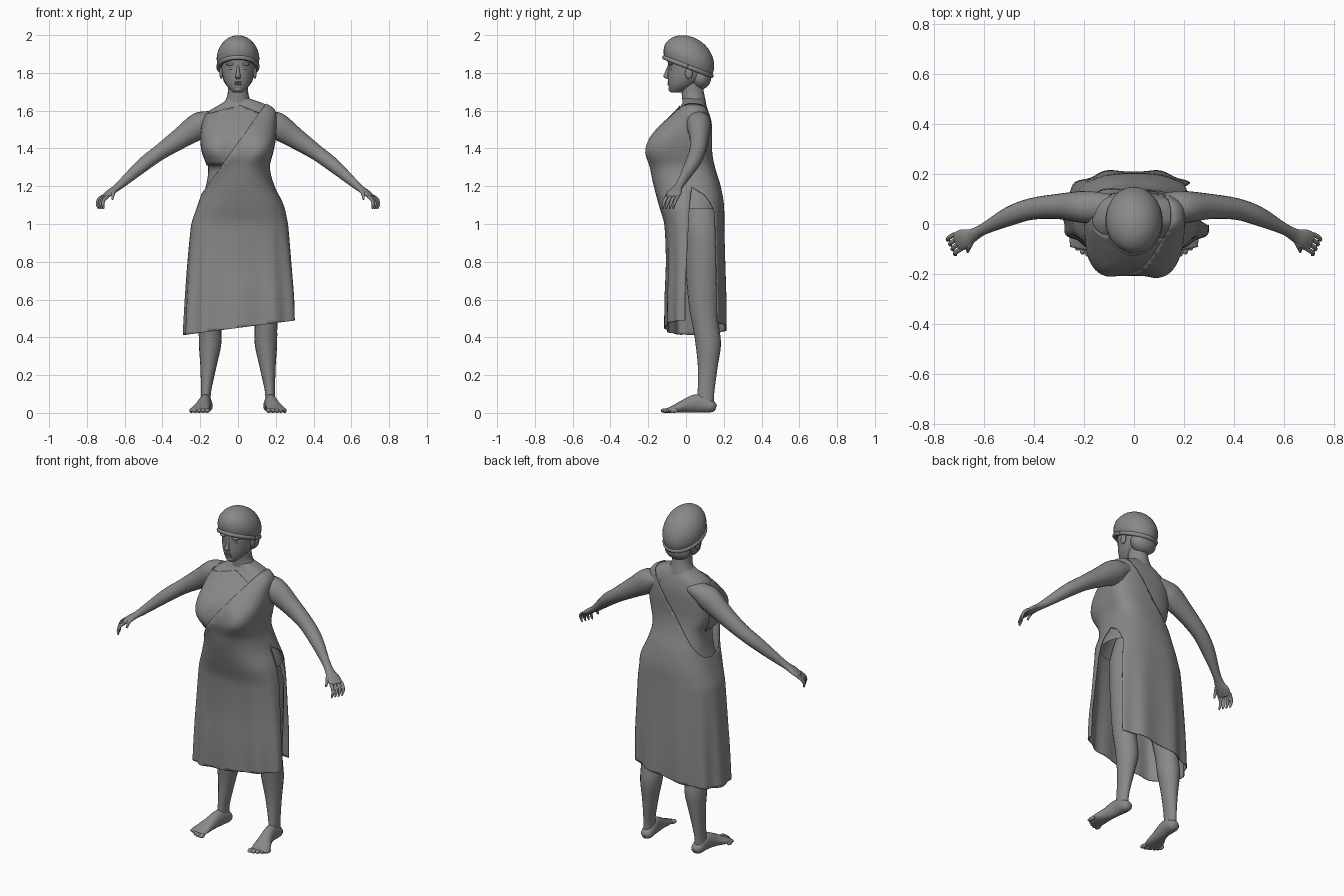
import bpy, bmesh, math
from mathutils import Vector, Matrix

default_cube = bpy.data.objects.get("Cube")
if default_cube:
    bpy.data.objects.remove(default_cube, do_unlink=True)

X, Y, Z = Vector((1, 0, 0)), Vector((0, 1, 0)), Vector((0, 0, 1))

# Single plain grey surface
grey = bpy.data.materials.new("plain grey")
grey.use_nodes = True
shade = (0.25, 0.25, 0.25, 1)
grey.diffuse_color = shade
grey.node_tree.nodes["Principled BSDF"].inputs["Base Color"].default_value = shade


def finish(name, bm, thickness=0):
    """Turn a bmesh into a smooth shaded object."""
    bmesh.ops.recalc_face_normals(bm, faces=bm.faces)
    mesh = bpy.data.meshes.new(name)
    bm.to_mesh(mesh)
    bm.free()
    for face in mesh.polygons:
        face.use_smooth = True
    mesh.materials.append(grey)
    obj = bpy.data.objects.new(name, mesh)
    bpy.context.collection.objects.link(obj)
    if thickness:
        solid = obj.modifiers.new("cloth thickness", 'SOLIDIFY')
        solid.thickness = thickness
    return obj


def sample(keys, t):
    """Smooth curve through the rows of keys, t counted in rows."""
    last = len(keys) - 1
    i = max(0, min(int(t), last - 1))
    f = t - i
    a, b, c, d = (keys[max(0, min(i + k, last))] for k in (-1, 0, 1, 2))
    return [q + f * ((r - p) / 2 + f * ((2 * p - 5 * q + 4 * r - s) / 2
            + f * (3 * q - p - 3 * r + s) / 2)) for p, q, r, s in zip(a, b, c, d)]


def skin_grid(bm, rows, closed=True):
    """Join rows of points with quads."""
    grid = [[bm.verts.new(p) for p in row] for row in rows]
    count = len(grid[0])
    for low, high in zip(grid, grid[1:]):
        for j in range(count if closed else count - 1):
            k = (j + 1) % count
            bm.faces.new((low[j], low[k], high[k], high[j]))
    return grid


def tube(name, keys, ref=Y, axis=None, sides=20, steps=4, side=1):
    """Loft of ellipses through rows of x, y, z, width, height."""
    total = (len(keys) - 1) * steps
    rings = [sample(keys, i / steps) for i in range(total + 1)]
    rows = []
    for i, ring in enumerate(rings):
        ahead, behind = rings[min(i + 1, total)], rings[max(i - 1, 0)]
        along = axis or (Vector(ahead[:3]) - Vector(behind[:3])).normalized()
        across = ref.cross(along).normalized()
        up = along.cross(across)
        row = []
        for j in range(sides):
            a = math.tau * j / sides
            p = Vector(ring[:3]) + across * ring[3] * math.cos(a) + up * ring[4] * math.sin(a)
            row.append((p.x * side, p.y, p.z))
        rows.append(row)
    bm = bmesh.new()
    grid = skin_grid(bm, rows)
    bm.faces.new(grid[0])
    bm.faces.new(grid[-1])
    return finish(name, bm)


def ellipsoid(name, centre, radii):
    bm = bmesh.new()
    place = Matrix.Translation(centre) @ Matrix.Diagonal((*radii, 1))
    bmesh.ops.create_uvsphere(bm, u_segments=20, v_segments=12, radius=1, matrix=place)
    return finish(name, bm)


# Figure outline: height, left half width, right half width, front, back
OUTLINE = [
    (0.36, .308, .285, -.105, .210), (0.60, .302, .275, -.105, .210),
    (0.80, .283, .262, -.100, .205), (1.00, .262, .243, -.110, .200),
    (1.10, .238, .210, -.140, .197), (1.20, .190, .178, -.167, .180),
    (1.30, .165, .166, -.192, .150), (1.38, .183, .193, -.220, .135),
    (1.46, .198, .200, -.193, .135), (1.54, .200, .190, -.122, .135),
    (1.60, .195, .160, -.060, .125), (1.635, .155, .10, -.030, .113),
    (1.665, .065, .062, -.018, .098)]


def outline_at(z):
    for i, (low, high) in enumerate(zip(OUTLINE, OUTLINE[1:])):
        if z <= high[0]:
            return sample(OUTLINE, i + (z - low[0]) / (high[0] - low[0]))[1:]
    return OUTLINE[-1][1:]


def sheet(name, bottom, top, grow, cuts=(), slit=False, thickness=0, bare=False):
    """Wrap a sheet round the outline, then trim it with planes."""
    rows, count, columns = [], round((top - bottom) / 0.02), 88
    for i in range(count + 1):
        z = bottom + (top - bottom) * i / count
        left, right, front, back = outline_at(z)
        if bare and z < 1.32:
            front = max(front, -0.11)
        # the slit opens quickly backwards and slowly forwards
        start = end = 0
        if slit and z < 1.18:
            start = math.radians(41) * math.sqrt(min(1, (1.18 - z) / 0.12))
            end = math.radians(10) * min(1, (1.18 - z) / 0.5)
        low = max(0, 1.1 - z) if slit else 0
        bust = math.exp(-((z - 1.4) / 0.1) ** 2)
        row = []
        for j in range(columns + 1):
            a = start + (math.tau - end - start) * j / columns
            c, s = math.cos(a), math.sin(a)
            swell = grow + 0.01 * low * math.sin(11 * a)
            wide = (left if c > 0 else right) + swell
            deep = (back - 0.03 if s > 0 else 0.03 - front) + swell
            power = 0.78
            if s < 0:
                # broad bust with a shallow dip between the breasts
                power -= 0.24 * bust
                deep *= 1 - 0.07 * bust * math.exp(-(c / 0.2) ** 2)
            elif c > 0:
                # the rear panel tucks in behind the slit
                wide *= 1 - 0.2 * low
            row.append((math.copysign(abs(c) ** power, c) * wide,
                        0.03 + math.copysign(abs(s) ** power, s) * deep, z))
        rows.append(row)
    bm = bmesh.new()
    skin_grid(bm, rows, closed=False)
    bmesh.ops.remove_doubles(bm, verts=bm.verts, dist=0.0001)
    for point, normal in cuts:
        geometry = bm.verts[:] + bm.edges[:] + bm.faces[:]
        bmesh.ops.bisect_plane(bm, geom=geometry, plane_co=point, plane_no=normal,
                               clear_outer=True)
    return finish(name, bm, thickness)


# Torso, bodice and the one-shouldered wrap dress
sheet("torso", 1.08, 1.665, -0.008, bare=True)
sheet("bodice", 1.31, 1.64, -0.001, thickness=0.005,
      cuts=[((0, 0.05, 0), Y), ((0.15, 0, 0), X),
            ((0, 0, 1.625), (-0.25, 0, 1)), ((0.02, 0, 1.625), (0.4, 0, 1))])
sheet("wrap_dress", 0.37, 1.66, 0.004, slit=True, thickness=0.005,
      cuts=[((0, 0, 1.43), (-1.4, 0, 1)), ((0, 0, 0.45), (0.13, 0, -1))])

# Neck and head
tube("neck", [(0, .045, 1.61, .10, .066), (0, .043, 1.645, .073, .062),
              (0, .038, 1.68, .057, .060), (0, .033, 1.72, .053, .058),
              (0, .03, 1.77, .053, .058)], axis=Z)
tube("head", [(0, -.055, 1.695, .020, .022), (0, -.040, 1.71, .040, .048),
              (0, -.018, 1.74, .065, .076), (0, .003, 1.78, .081, .100),
              (0, .012, 1.84, .089, .108), (0, .015, 1.90, .088, .110),
              (0, .015, 1.96, .060, .070)], axis=Z, sides=28)
ellipsoid("nape_hair", (0, .078, 1.775), (.080, .055, .062))
tube("nose", [(0, -.088, 1.84, .007, .008), (0, -.100, 1.805, .009, .011),
              (0, -.107, 1.782, .014, .013), (0, -.094, 1.768, .011, .008)], axis=Z, sides=12)
for name, z in (("upper_lip", 1.751), ("lower_lip", 1.740)):
    ellipsoid(name, (0, -.084, z), (.025, .015, .006))
ellipsoid("chin", (0, -.074, 1.714), (.026, .019, .016))

# Cap with a rolled band, tilted down to the back
tilt = Vector((0, .36, .93)).normalized()
tube("cap", [(0, .010, 1.828, .104, .134), (0, .015, 1.873, .113, .143),
             (0, .022, 1.918, .104, .132), (0, .031, 1.957, .077, .098),
             (0, .037, 1.980, .041, .053), (0, .039, 1.988, .008, .010)],
     axis=tilt, sides=32)
slope = X.cross(tilt)
band = []
for i in range(25):
    a = math.tau * i / 24
    p = Vector((0, .01, 1.833)) + X * .105 * math.cos(a) - slope * .135 * math.sin(a)
    band.append((*p, .01, .012))
tube("cap_band", band, ref=tilt, sides=10, steps=2)

# Paired parts
ARM = [(.09, .068, 1.565, .050, .035), (.15, .068, 1.548, .060, .052),
       (.205, .068, 1.521, .064, .070), (.30, .070, 1.457, .051, .056),
       (.41, .060, 1.382, .043, .042), (.50, .030, 1.315, .038, .037),
       (.60, -.020, 1.228, .023, .025), (.645, -.045, 1.19, .027, .018),
       (.68, -.06, 1.165, .040, .016), (.708, -.073, 1.143, .038, .011)]
LEG = [(.100, .080, 1.12, .078, .080), (.113, .083, 1.0, .100, .098),
       (.118, .090, .90, .105, .102), (.130, .093, .70, .088, .091),
       (.145, .095, .55, .066, .077), (.148, .105, .46, .060, .070),
       (.148, .118, .36, .059, .067), (.157, .115, .24, .042, .052),
       (.170, .105, .10, .026, .044), (.170, .100, .03, .032, .048)]
FOOT = [(.168, .158, .026, .016, .016), (.168, .135, .033, .034, .032),
        (.173, .065, .050, .033, .049), (.184, .000, .038, .038, .037),
        (.198, -.055, .023, .050, .022), (.207, -.100, .013, .050, .011)]
for word, side in (("left", 1), ("right", -1)):
    tube(word + "_arm", ARM, ref=Z, side=side)
    tube(word + "_leg", LEG, axis=-Z, side=side)
    tube(word + "_foot", FOOT, ref=Z, side=side)
    for i in range(4):
        s = -0.032 + 0.0215 * i
        x, y, z = .703 + .45 * s, -.070 + .89 * s, 1.147
        tube(word + "_finger", [(x, y, z, .009, .009), (x + .02, y - .012, z - .018, .009, .009),
             (x + .027, y - .021, z - .042, .008, .008), (x + .022, y - .026, z - .066, .004, .004)],
             ref=Y, sides=10, side=side)
    tube(word + "_thumb", [(.645, -.06, 1.182, .012, .012), (.66, -.09, 1.165, .011, .011),
         (.665, -.112, 1.13, .005, .005)], ref=X, sides=10, side=side)
    for i in range(5):
        ellipsoid(word + "_toe", (side * (.163 + .021 * i), -.112 + .003 * i * i, .012),
                  (.015 - .001 * i, .022, .012))
    # Face details
    ellipsoid(word + "_ear", (side * .089, .015, 1.80), (.010, .020, .032))
    ellipsoid(word + "_eye", (side * .034, -.077, 1.822), (.016, .012, .008))
    ellipsoid(word + "_brow", (side * .036, -.080, 1.846), (.027, .014, .008))
